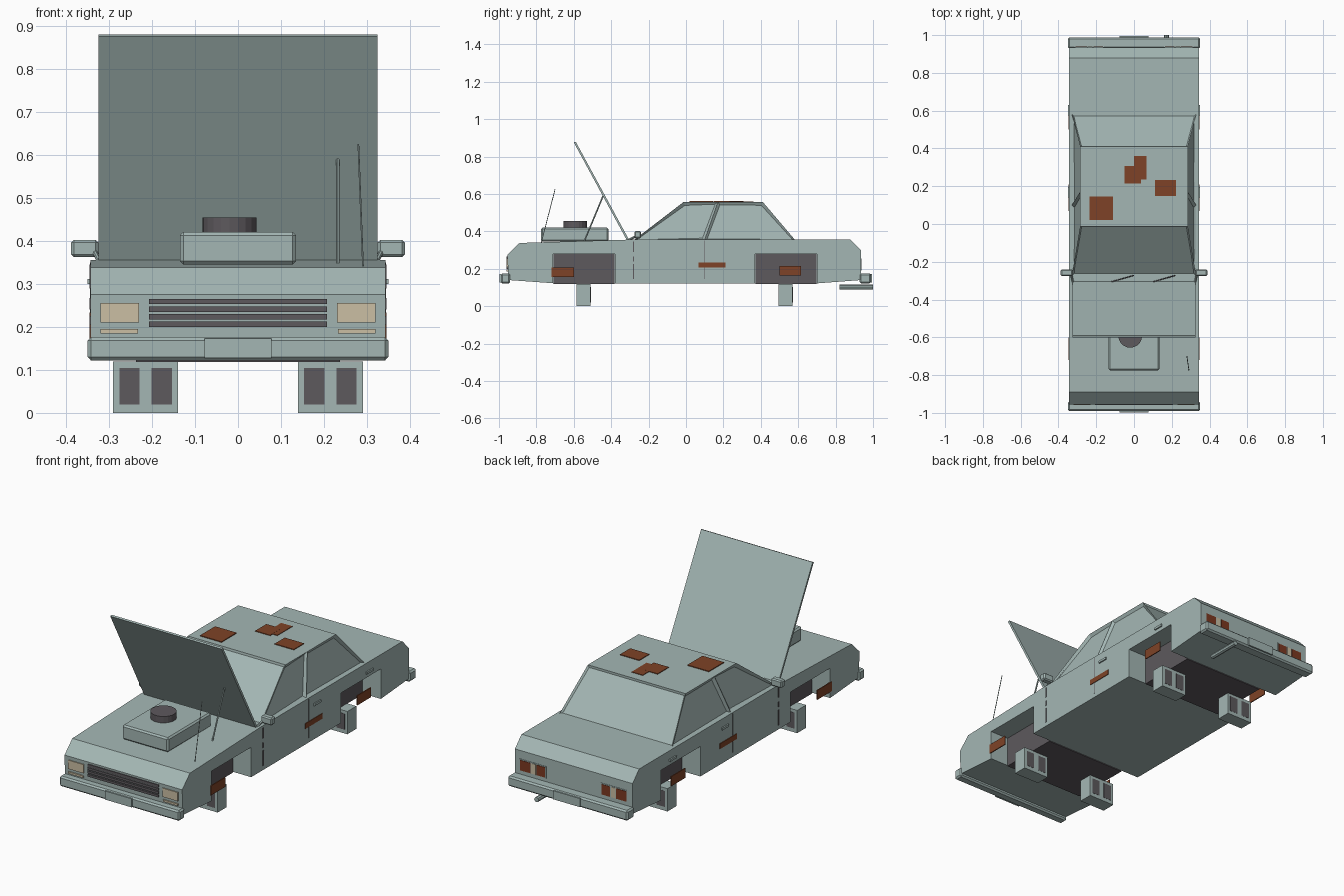
import bpy, bmesh
from mathutils import Vector

if "Cube" in bpy.data.objects:
    bpy.data.objects.remove(bpy.data.objects["Cube"])


def material(name, rgb):
    m = bpy.data.materials.new(name)
    m.use_nodes = True
    m.diffuse_color = (*rgb, 1)
    node = next(n for n in m.node_tree.nodes if n.type == "BSDF_PRINCIPLED")
    node.inputs["Base Color"].default_value = (*rgb, 1)
    return m


PAINT = material("faded_paint", (0.37, 0.47, 0.455))
DARK = material("dark_grey", (0.11, 0.1, 0.11))
RUST = material("rust", (0.21, 0.055, 0.02))
LAMP = material("lamp_cream", (0.6, 0.52, 0.37))
TAIL = material("tail_red", (0.2, 0.04, 0.015))


def finish(name, bm, mat):
    bmesh.ops.recalc_face_normals(bm, faces=bm.faces)
    mesh = bpy.data.meshes.new(name)
    bm.to_mesh(mesh)
    bm.free()
    mesh.materials.append(mat)
    obj = bpy.data.objects.new(name, mesh)
    bpy.context.scene.collection.objects.link(obj)
    return obj


def box(name, x, y, z, mat=PAINT, bevel=0.0):
    bm = bmesh.new()
    bmesh.ops.create_cube(bm, size=1)
    for v in bm.verts:
        v.co = [r[0] if c < 0 else r[1] for c, r in zip(v.co, (x, y, z))]
    if bevel:
        bmesh.ops.bevel(bm, geom=bm.edges[:], offset=bevel, segments=1, affect="EDGES")
    return finish(name, bm, mat)


def pair(name, x, y, z, mat=PAINT, bevel=0.0):
    return [box("left_" + name, x, y, z, mat, bevel),
            box("right_" + name, (-x[1], -x[0]), y, z, mat, bevel)]


def prism(name, profile, half_width, mat=PAINT):
    # side profile of (y, z) points swept across the car
    bm = bmesh.new()
    face = bm.faces.new([bm.verts.new((-half_width, y, z)) for y, z in profile])
    out = bmesh.ops.extrude_face_region(bm, geom=[face])["geom"]
    for v in out:
        if isinstance(v, bmesh.types.BMVert):
            v.co.x = half_width
    return finish(name, bm, mat)


def rod(name, a, b, radius, mat=PAINT, sides=8):
    a, b = Vector(a), Vector(b)
    bm = bmesh.new()
    bmesh.ops.create_cone(bm, cap_ends=True, segments=sides, radius1=radius,
                          radius2=radius, depth=(b - a).length)
    turn = (b - a).to_track_quat("Z", "Y")
    for v in bm.verts:
        v.co = turn @ v.co + (a + b) / 2
    return finish(name, bm, mat)


# body shell with four wheel openings
W = 0.343
body = prism("body", [(-0.95, 0.14), (-0.955, 0.275), (-0.89, 0.338), (-0.3, 0.356),
                      (0.88, 0.356), (0.935, 0.3), (0.935, 0.14), (0.7, 0.122),
                      (-0.7, 0.122)], W)
wells = {"front": (-0.71, -0.38), "rear": (0.37, 0.7)}
cutters = []
for end, span in wells.items():
    cutters += pair(end + "_arch_cutter", (0.235, 0.5), span, (0, 0.28))
for c in cutters:
    mod = body.modifiers.new("arch", "BOOLEAN")
    mod.object = c
    mod.operation = "DIFFERENCE"
    mod.solver = "EXACT"
bpy.context.view_layer.update()
cut_mesh = bpy.data.meshes.new_from_object(
    body.evaluated_get(bpy.context.evaluated_depsgraph_get()))
body.modifiers.clear()
body.data = cut_mesh
for c in cutters:
    bpy.data.objects.remove(c)

# dark wheel well cores and the blocks holding the car up
for end, span in wells.items():
    box(end + "_well_core", (-0.237, 0.237), (span[0] + 0.001, span[1] - 0.001),
        (0.118, 0.279), DARK)
for end, y in {"front": (-0.585, -0.51), "rear": (0.495, 0.57)}.items():
    pair(end + "_block", (0.14, 0.291), y, (0, 0.12))
    for i, x in enumerate(((0.154, 0.201), (0.229, 0.276))):
        pair(f"{end}_block_hole_{i}", x, (y[0] - 0.001, y[1] + 0.001), (0.02, 0.104), DARK)

# cabin with recessed windows
bm = bmesh.new()
bmesh.ops.create_cube(bm, size=2)
for v in bm.verts:
    top, back = v.co.z > 0, v.co.y > 0
    v.co.x *= 0.285 if top else 0.33
    v.co.y = (0.41 if back else -0.012) if top else (0.585 if back else -0.28)
    v.co.z = 0.558 if top else 0.352
bmesh.ops.bisect_plane(bm, geom=bm.verts[:] + bm.edges[:] + bm.faces[:],
                       plane_co=(0, 0.1, 0.356), plane_no=(0, 0.2, -0.07))
bm.normal_update()
sides = [f for f in bm.faces if abs(f.normal.x) > 0.7]
ends = [f for f in bm.faces if abs(f.normal.y) > 0.4]
bmesh.ops.inset_individual(bm, faces=sides, thickness=0.018, depth=-0.012)
bmesh.ops.inset_individual(bm, faces=ends, thickness=0.012, depth=-0.008)
finish("cabin", bm, PAINT)

# raised hood, prop rod and aerial
prism("hood", [(-0.305, 0.356), (-0.59, 0.88), (-0.6, 0.876), (-0.318, 0.356)], 0.325)
rod("hood_prop", (0.232, -0.545, 0.345), (0.232, -0.443, 0.59), 0.004)
rod("aerial", (0.291, -0.775, 0.335), (0.28, -0.7, 0.625), 0.002)

# engine intake
box("intake_box", (-0.135, 0.135), (-0.775, -0.415), (0.345, 0.421), PAINT, 0.008)
rod("intake_cap", (-0.02, -0.592, 0.415), (-0.02, -0.592, 0.455), 0.063, DARK, 20)

# bumpers, plates and exhaust
box("front_bumper", (-0.35, 0.35), (-0.99, -0.94), (0.122, 0.176), PAINT, 0.008)
box("rear_bumper", (-0.35, 0.35), (0.928, 0.988), (0.122, 0.176), PAINT, 0.008)
box("front_plate", (-0.078, 0.078), (-0.998, -0.989), (0.128, 0.173))
box("rear_plate", (-0.078, 0.078), (0.987, 0.995), (0.128, 0.173))
rod("exhaust", (0.172, 0.82, 0.102), (0.172, 1.0, 0.102), 0.013)

# nose: lamps and grille slats
pair("headlight", (0.23, 0.32), (-0.959, -0.95), (0.21, 0.256), LAMP)
pair("turn_signal", (0.233, 0.32), (-0.959, -0.95), (0.185, 0.195), LAMP)
for i in range(4):
    z = 0.2 + i * 0.0176
    box(f"grille_slat_{i}", (-0.207, 0.207), (-0.959, -0.95), (z, z + 0.0125), DARK)

# tail lamps
pair("tail_frame", (0.16, 0.315), (0.93, 0.937), (0.192, 0.256))
pair("tail_inner", (0.165, 0.214), (0.93, 0.939), (0.197, 0.251), TAIL)
pair("tail_reverse", (0.22, 0.245), (0.93, 0.939), (0.197, 0.251), LAMP)
pair("tail_outer", (0.25, 0.31), (0.93, 0.939), (0.197, 0.251), TAIL)

# side trim: handles, seams and mirrors
for i, y in enumerate((0.14, 0.575)):
    pair(f"door_handle_{i}", (W - 0.002, W + 0.007), (y, y + 0.055), (0.3, 0.312))
for i, z in enumerate(((0.145, 0.225), (0.24, 0.267), (0.29, 0.345))):
    pair(f"door_gap_{i}", (W - 0.002, W + 0.002), (-0.284, -0.277), z, DARK)
pair("rear_door_gap", (W - 0.002, W + 0.001), (0.098, 0.101), (0.145, 0.35), DARK)
pair("mirror", (0.325, 0.388), (-0.275, -0.24), (0.363, 0.402), PAINT, 0.006)
for s in (-1, 1):
    rod("mirror_arm", (s * 0.322, -0.31, 0.352), (s * 0.335, -0.26, 0.378), 0.006)

# wipers
for i, x in enumerate((-0.12, 0.1)):
    rod(f"wiper_{i}", (x, -0.306, 0.358), (x + 0.12, -0.272, 0.372), 0.003, DARK)

# rust patches on the sides and roof
for name, y, z in (("front", (-0.72, -0.6), (0.156, 0.206)),
                   ("door", (0.068, 0.21), (0.206, 0.234)),
                   ("rear", (0.5, 0.615), (0.165, 0.216))):
    pair(name + "_side_rust", (W - 0.002, W + 0.003), y, z, RUST)
for i, (x, y) in enumerate((((0, 0.065), (0.235, 0.36)), ((-0.05, 0.037), (0.215, 0.308)),
                            ((0.11, 0.222), (0.148, 0.232)), ((-0.235, -0.11), (0.02, 0.145)))):
    box(f"roof_rust_{i}", x, y, (0.555, 0.561 + i * 0.0004), RUST)
